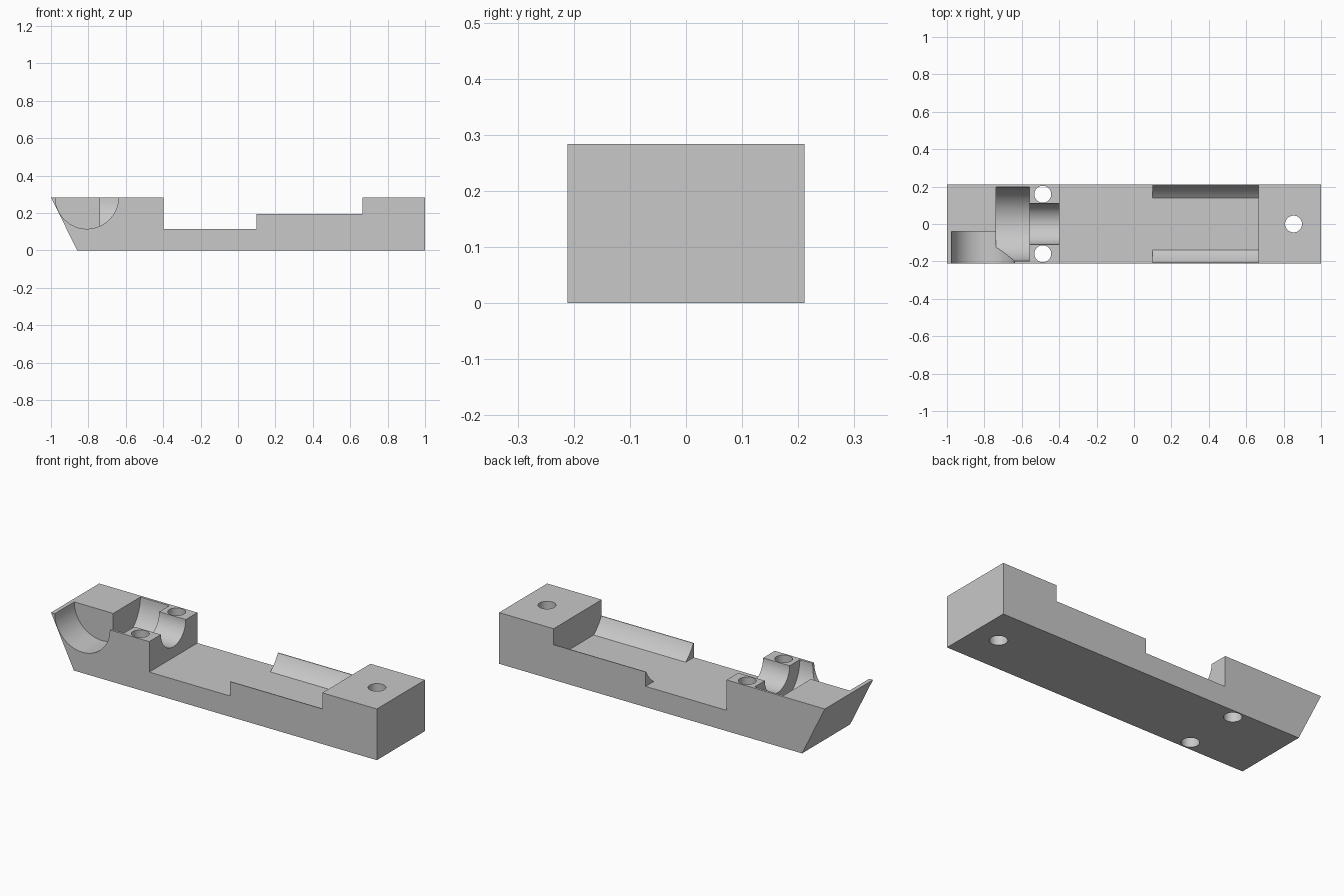
import bpy, bmesh, math
from mathutils import Matrix, Vector

if "Cube" in bpy.data.objects:
    bpy.data.objects.remove(bpy.data.objects["Cube"], do_unlink=True)

HALF_W, TOP, FLOOR, LEDGE = 0.211, 0.284, 0.115, 0.195

grey = bpy.data.materials.new("plain_grey")
grey.use_nodes = True
colour = (0.58, 0.58, 0.58, 1)
grey.diffuse_color = colour
grey.node_tree.nodes["Principled BSDF"].inputs["Base Color"].default_value = colour


def finish(bm, name):
    bmesh.ops.recalc_face_normals(bm, faces=bm.faces[:])
    mesh = bpy.data.meshes.new(name)
    bm.to_mesh(mesh)
    bm.free()
    mesh.materials.append(grey)
    obj = bpy.data.objects.new(name, mesh)
    bpy.context.collection.objects.link(obj)
    return obj


def extrude(name, points, direction):
    """Sweep a closed outline in a straight line."""
    bm = bmesh.new()
    face = bm.faces.new([bm.verts.new(p) for p in points])
    swept = bmesh.ops.extrude_face_region(bm, geom=[face])
    verts = [v for v in swept["geom"] if isinstance(v, bmesh.types.BMVert)]
    bmesh.ops.translate(bm, verts=verts, vec=direction)
    return finish(bm, name)


def rod(name, start, end, radius):
    """Cylinder between two points."""
    a, b = Vector(start), Vector(end)
    turn = (b - a).to_track_quat("Z", "Y").to_matrix().to_4x4()
    bm = bmesh.new()
    bmesh.ops.create_cone(bm, cap_ends=True, segments=64, radius1=radius,
                          radius2=radius, depth=(b - a).length,
                          matrix=Matrix.Translation((a + b) / 2) @ turn)
    return finish(bm, name)


# Stepped bar with a slanted end
outline = [(-0.86, 0), (1, 0), (1, TOP), (0.665, TOP), (0.665, LEDGE), (0.1, LEDGE),
           (0.1, FLOOR), (-0.397, FLOOR), (-0.397, TOP), (-1, TOP)]
body = extrude("cradle_body", [(x, -HALF_W, z) for x, z in outline],
               (0, 2 * HALF_W, 0))

# Saddle with a flat floor and curved sides
centre_z, radius = 0.3, 0.232
low = math.asin((FLOOR - centre_z) / radius)
high = math.asin((0.25 - centre_z) / radius)
side = [low + (high - low) * i / 16 for i in range(17)]
right = [(radius * math.cos(a), centre_z + radius * math.sin(a)) for a in side]
left = [(-y, z) for y, z in reversed(right)]
cutters = [extrude("saddle_cutter", [(0.05, y, z) for y, z in right + left],
                   (0.615, 0, 0))]

# Stepped bore along the bar, and a side pocket
cutters += [
    rod("wide_bore_cutter", (-0.738, 0, TOP), (-0.56, 0, TOP), 0.198),
    rod("narrow_bore_cutter", (-0.65, 0, TOP), (-0.3, 0, TOP), 0.109),
    rod("side_pocket_cutter", (-0.808, -0.3, TOP), (-0.808, -0.04, TOP), 0.169),
]

# Vertical screw holes
for x, y in [(0.853, 0), (-0.488, 0.159), (-0.488, -0.159)]:
    cutters.append(rod("screw_hole_cutter", (x, y, -0.1), (x, y, 0.4), 0.045))

bpy.ops.object.select_all(action="DESELECT")
body.select_set(True)
bpy.context.view_layer.objects.active = body
for cutter in cutters:
    cutter.hide_render = True
    cut = body.modifiers.new(cutter.name, "BOOLEAN")
    cut.operation, cut.solver, cut.object = "DIFFERENCE", "EXACT", cutter
    bpy.ops.object.modifier_apply(modifier=cut.name)
    bpy.data.objects.remove(cutter, do_unlink=True)

bpy.ops.object.shade_smooth_by_angle(angle=math.radians(25))
